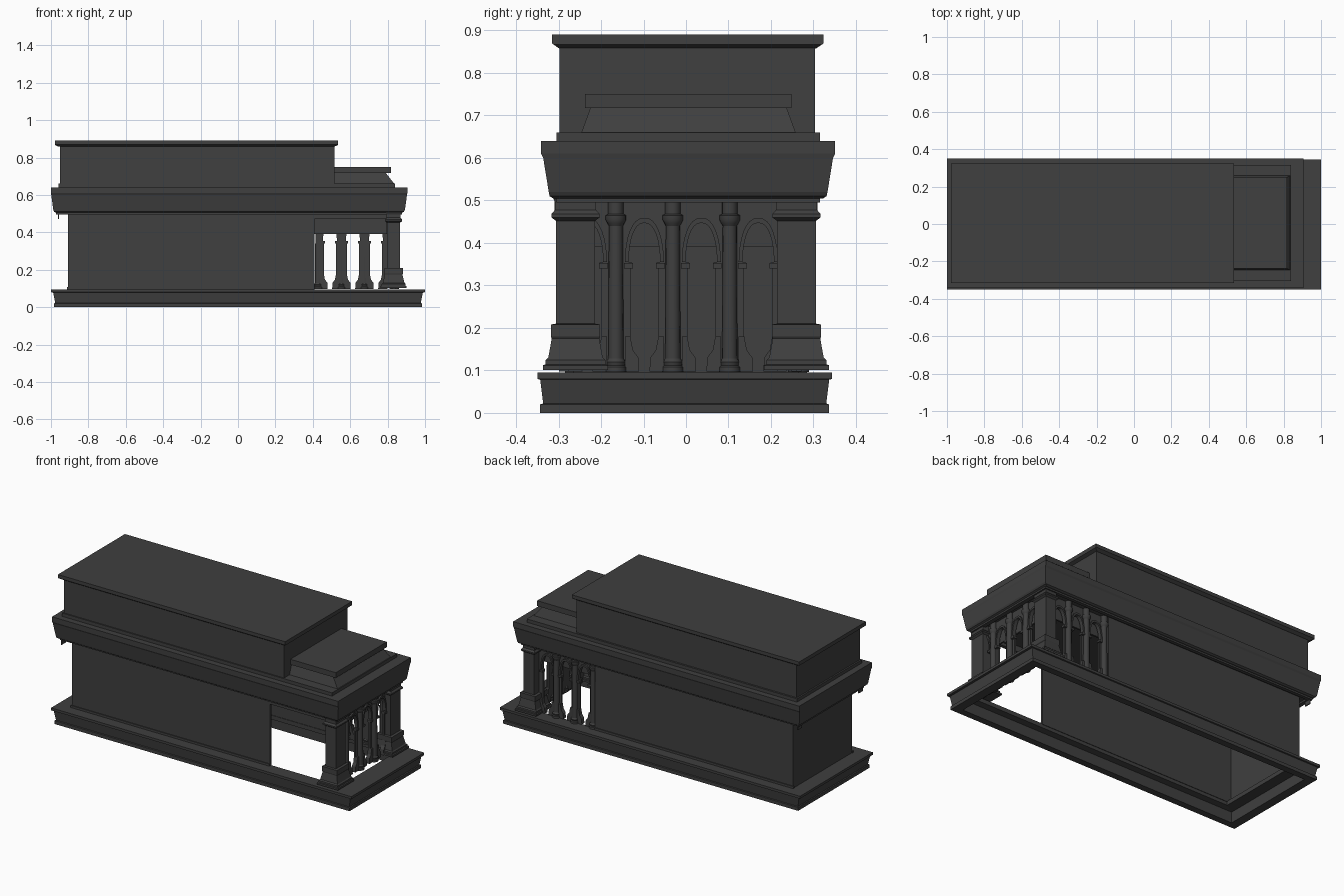
import bpy, bmesh, math

if "Cube" in bpy.data.objects:
    bpy.data.objects.remove(bpy.data.objects["Cube"])

stone = bpy.data.materials.new("charcoal_stone")
stone.use_nodes = True
colour = (0.05, 0.05, 0.05, 1)
stone.diffuse_color = colour
stone.node_tree.nodes["Principled BSDF"].inputs["Base Color"].default_value = colour


def finish(name, bm):
    bmesh.ops.recalc_face_normals(bm, faces=bm.faces)
    mesh = bpy.data.meshes.new(name)
    bm.to_mesh(mesh)
    bm.free()
    mesh.materials.append(stone)
    ob = bpy.data.objects.new(name, mesh)
    bpy.context.collection.objects.link(ob)
    return ob


def loft(name, centre, tiers, hollow=False):
    """Stack rectangles (half x, half y, z); a hollow one joins last to first."""
    bm = bmesh.new()
    cx, cy = centre
    rings = [[bm.verts.new((cx + sx * hx, cy + sy * hy, z))
              for sx, sy in ((-1, -1), (1, -1), (1, 1), (-1, 1))]
             for hx, hy, z in tiers]
    pairs = list(zip(rings, rings[1:]))
    if hollow:
        pairs.append((rings[-1], rings[0]))
    else:
        bm.faces.new(rings[0])
        bm.faces.new(rings[-1])
    for a, b in pairs:
        for i in range(4):
            j = (i + 1) % 4
            bm.faces.new((a[i], a[j], b[j], b[i]))
    return finish(name, bm)


def box(name, x0, x1, y0, y1, z0, z1):
    hx, hy = (x1 - x0) / 2, (y1 - y0) / 2
    return loft(name, (x0 + hx, y0 + hy), [(hx, hy, z0), (hx, hy, z1)])


def plate(name, points, place, depth):
    """Extrude a flat outline of (along, height) inwards by depth."""
    bm = bmesh.new()
    front = [bm.verts.new(place(u, 0, z)) for u, z in points]
    back = [bm.verts.new(place(u, depth, z)) for u, z in points]
    bm.faces.new(front)
    bm.faces.new(back)
    for i in range(len(points)):
        j = (i + 1) % len(points)
        bm.faces.new((front[i], front[j], back[j], back[i]))
    return finish(name, bm)


def column(name, x, y):
    profile = [(.025, .096), (.025, .108), (.021, .112), (.023, .12), (.018, .128),
               (.0165, .44), (.02, .446), (.024, .454), (.024, .465), (.018, .468), (.018, .51)]
    bm = bmesh.new()
    sides = 16
    rings = [[bm.verts.new((x + r * math.cos(math.tau * i / sides),
                            y + r * math.sin(math.tau * i / sides), z))
              for i in range(sides)] for r, z in profile]
    for a, b in zip(rings, rings[1:]):
        for i in range(sides):
            j = (i + 1) % sides
            bm.faces.new((a[i], a[j], b[j], b[i]))
    bm.faces.new(rings[0])
    bm.faces.new(rings[-1])
    ob = finish(name, bm)
    bpy.ops.object.select_all(action="DESELECT")
    ob.select_set(True)
    bpy.context.view_layer.objects.active = ob
    bpy.ops.object.shade_smooth_by_angle(angle=math.radians(30))


def arch_points(half, foot, rise, steps=8):
    """Right side of a pointed arch, from springing to crown."""
    return [(half * math.cos(math.pi / 2 * i / steps) ** 0.85,
             foot + rise * math.sin(math.pi / 2 * i / steps)) for i in range(steps + 1)]


def arch_bay(name, place, half):
    inner = arch_points(.037, .355, .092)
    outer = arch_points(.046, .355, .104)
    foot = [(.012, .097), (.014, .13), (.027, .148), (.033, .18),
            (.033, .34), (.027, .34), (.027, .353)]
    for side, label in ((1, "right"), (-1, "left")):
        def at(u, d, z, s=side):
            return place(u * s, d, z)
        plate(f"{name}_panel_{label}", foot + inner + [(0, .51), (half, .51), (half, .097)],
              at, .012)
        # raised moulding around the arch head, impost block and curved foot
        plate(f"{name}_moulding_{label}", inner + outer[::-1], at, -.01)
        plate(f"{name}_impost_{label}",
              [(.027, .34), (.048, .34), (.048, .353), (.027, .353)], at, -.012)
        plate(f"{name}_foot_{label}", foot[:4] + [(.046, .18), (.046, .097)], at, -.012)


# Hollow stepped base
loft("base", (0, -.003), [
    (.983, .34, 0), (.983, .34, .02), (.977, .333, .022), (.988, .34, .078),
    (1, .347, .08), (1, .347, .095), (.87, .265, .095), (.87, .265, .07),
    (.93, .30, .065), (.93, .30, 0)], hollow=True)

# Main hall walls, open below and towards the porch
for side, label in ((-1, "right"), (1, "left")):
    y = .28 * side
    box(f"hall_wall_{label}", -.91, .41, min(y, y - .015 * side), max(y, y - .015 * side),
        .09, .515)
    box(f"hall_skirting_{label}", -.915, .41, y - .005, y + .005, .09, .108)
    box(f"corner_tab_{label}", -.963, -.957, .29 * side - .02, .29 * side + .02, .47, .515)
box("hall_end_wall", -.91, -.895, -.28, .28, .09, .515)

# Entablature with soffit mouldings
mid = (-.0475, .005)
loft("entablature", mid, [
    (.925, .318, .505), (.935, .326, .51), (.94, .328, .52), (.951, .341, .60),
    (.953, .346, .61), (.953, .346, .64)])
loft("soffit_moulding", mid, [
    (.925, .31, .495), (.925, .31, .51), (.90, .29, .51), (.90, .29, .495)], hollow=True)
loft("upper_ledge", (-.06, .005), [(.90, .31, .635), (.90, .31, .66)])

# Tall attic with its projecting cap
loft("attic", (-.2175, .003), [(.733, .301, .655), (.733, .301, .87)])
loft("attic_cap", (-.2225, .004), [
    (.737, .303, .858), (.757, .316, .867), (.757, .319, .869), (.757, .319, .89)])

# Low attic over the porch
loft("porch_attic", (.65, .006), [(.185, .255, .655), (.185, .252, .66), (.14, .231, .718)])
loft("porch_attic_cap", (.654, .005), [(.164, .243, .718), (.164, .243, .75)])

# Corner piers with flared pedestals and capitals
for side, label in ((-1, "right"), (1, "left")):
    loft(f"pier_{label}", (.832, .26 * side), [
        (.07, .077, .101), (.07, .077, .112), (.064, .071, .114), (.064, .071, .124),
        (.058, .064, .13), (.047, .056, .175), (.05, .058, .18), (.05, .058, .208),
        (.035, .046, .21), (.035, .046, .452), (.046, .057, .46), (.046, .057, .468),
        (.037, .048, .478), (.037, .048, .495), (.045, .056, .512)])

# Porch end: columns and pointed arches
END_X, SIDE_Y = .835, .265
for i in range(3):
    column(f"end_column_{i}", END_X, -.165 + .134 * i)
for i in range(4):
    c = -.232 + .134 * i
    arch_bay(f"end_arch_{i}", lambda u, d, z, c=c: (END_X - .005 - d, c + u, z), .067)
box("end_inner_lintel", .79, .80, -.25, .25, .39, .515)

# Porch left side: columns and pointed arches
for i in range(3):
    column(f"side_column_{i}", .43 + .123 * i, SIDE_Y)
for i in range(3):
    c = .4915 + .123 * i
    arch_bay(f"side_arch_{i}", lambda u, d, z, c=c: (c + u, SIDE_Y - .005 - d, z), .0615)
box("side_inner_lintel", .41, .80, .225, .235, .39, .515)

# Lintel over the open right side
box("open_side_lintel", .32, .80, -.285, -.265, .47, .515)
